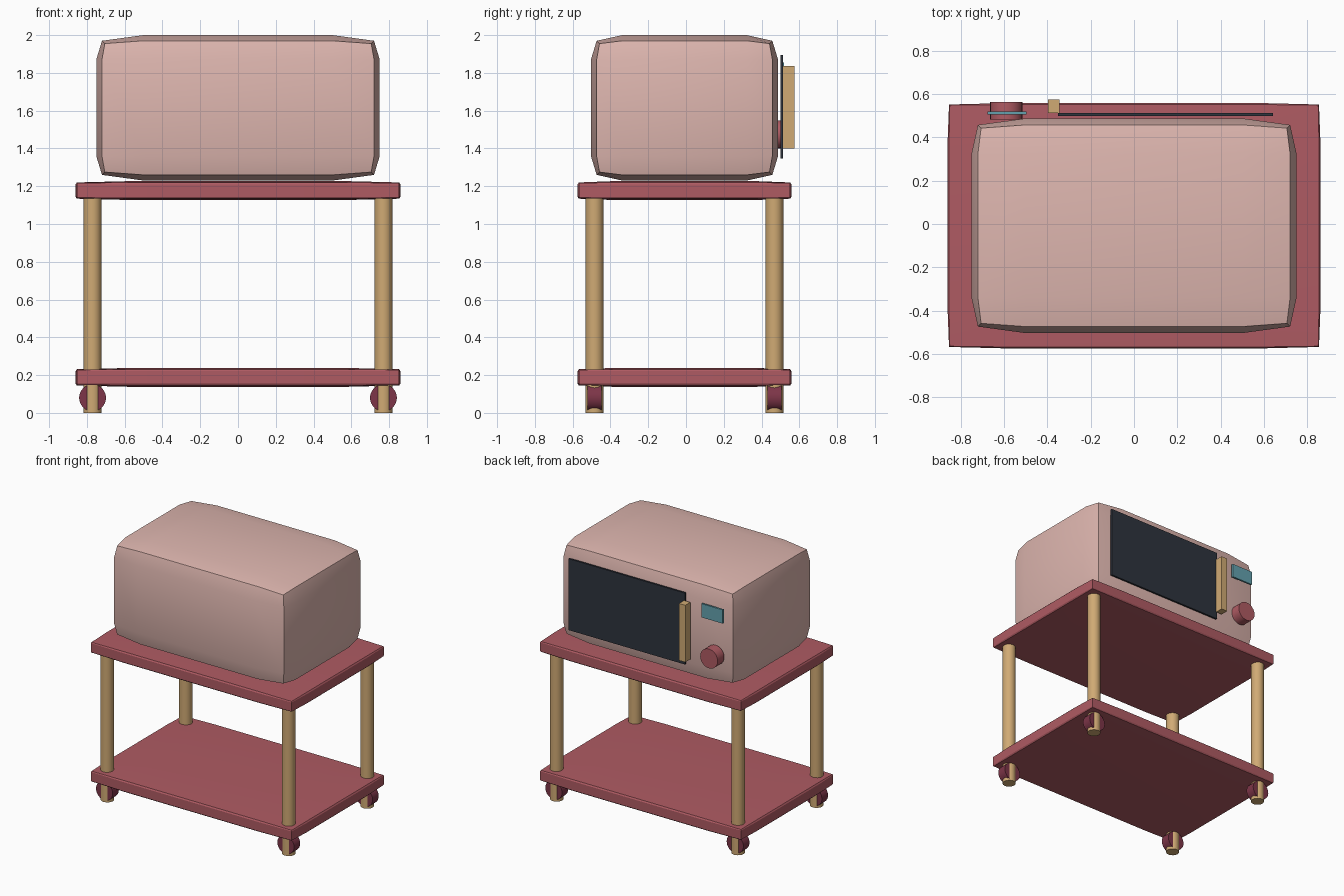
import bpy
import bmesh
import math
from mathutils import Vector

cube = bpy.data.objects.get("Cube")
if cube:
    bpy.data.objects.remove(cube, do_unlink=True)

CY = -0.008  # depth centre of the cart and oven


def material(name, rgb):
    lin = [((c / 255 + 0.055) / 1.055) ** 2.4 for c in rgb] + [1.0]
    m = bpy.data.materials.new(name)
    m.use_nodes = True
    m.diffuse_color = lin
    m.node_tree.nodes["Principled BSDF"].inputs["Base Color"].default_value = lin
    return m


PINK = material("pale_pink", (222, 182, 175))
RED = material("dusty_red", (175, 91, 99))
WOOD = material("light_wood", (208, 170, 116))
DARK = material("dark_glass", (46, 51, 61))
TEAL = material("teal_display", (100, 162, 175))
PLUM = material("plum_wheel", (125, 53, 72))


def finish(bm, name, mat):
    mesh = bpy.data.meshes.new(name)
    bm.to_mesh(mesh)
    bm.free()
    mesh.materials.append(mat)
    ob = bpy.data.objects.new(name, mesh)
    bpy.context.collection.objects.link(ob)
    bpy.ops.object.select_all(action='DESELECT')
    ob.select_set(True)
    bpy.context.view_layer.objects.active = ob
    bpy.ops.object.shade_smooth_by_angle(angle=math.radians(30))
    return ob


def box(name, mat, lo, hi, pull=0.0):
    """Box between two corners; pull draws its edges in so the faces bulge."""
    lo, hi = Vector(lo), Vector(hi)
    mid, half = (lo + hi) / 2, (hi - lo) / 2
    bm = bmesh.new()
    bmesh.ops.create_cube(bm, size=2)
    if pull:
        bmesh.ops.subdivide_edges(bm, edges=bm.edges[:], cuts=2, use_grid_fill=True)
    for v in bm.verts:
        outer = [abs(c) > 0.9 for c in v.co]
        inset = (0, 0, pull, pull * 1.5)[sum(outer)]
        for i in range(3):
            size = half[i] - inset if outer[i] else half[i] * 2 / 3
            v.co[i] = mid[i] + math.copysign(size, v.co[i])
    return finish(bm, name, mat)


def cylinder(name, mat, centre, radius, depth, along_y=False, sides=32):
    bm = bmesh.new()
    bmesh.ops.create_cone(bm, cap_ends=True, segments=sides,
                          radius1=radius, radius2=radius, depth=depth)
    ob = finish(bm, name, mat)
    ob.location = centre
    if along_y:
        ob.rotation_euler.x = math.pi / 2
    return ob


# Cart shelves
for name, z in (("lower_shelf", 0.138), ("upper_shelf", 1.127)):
    box(name, RED, (-0.86, CY - 0.566, z), (0.86, CY + 0.566, z + 0.1), 0.007)

# Legs with a wheel around each foot
for side, x in (("right", -0.77), ("left", 0.77)):
    for end, dy in (("front", -0.476), ("back", 0.476)):
        y = CY + dy
        cylinder(f"{end}_{side}_leg", WOOD, (x, y, 0.57), 0.047, 1.14, sides=24)
        cylinder(f"{end}_{side}_wheel", PLUM, (x, y, 0.08), 0.071, 0.074, True)

# Oven body
box("oven_body", PINK, (-0.75, CY - 0.495, 1.23), (0.75, CY + 0.495, 2.0), 0.03)

# Door, handle, display and knob on the back side
box("oven_door", DARK, (-0.35, 0.499, 1.347), (0.64, 0.513, 1.895))
box("door_handle", WOOD, (-0.396, 0.513, 1.4), (-0.343, 0.574, 1.837))
box("display", TEAL, (-0.675, 0.505, 1.75), (-0.495, 0.519, 1.855))
cylinder("control_knob", RED, (-0.589, 0.523, 1.475), 0.074, 0.08, True)
